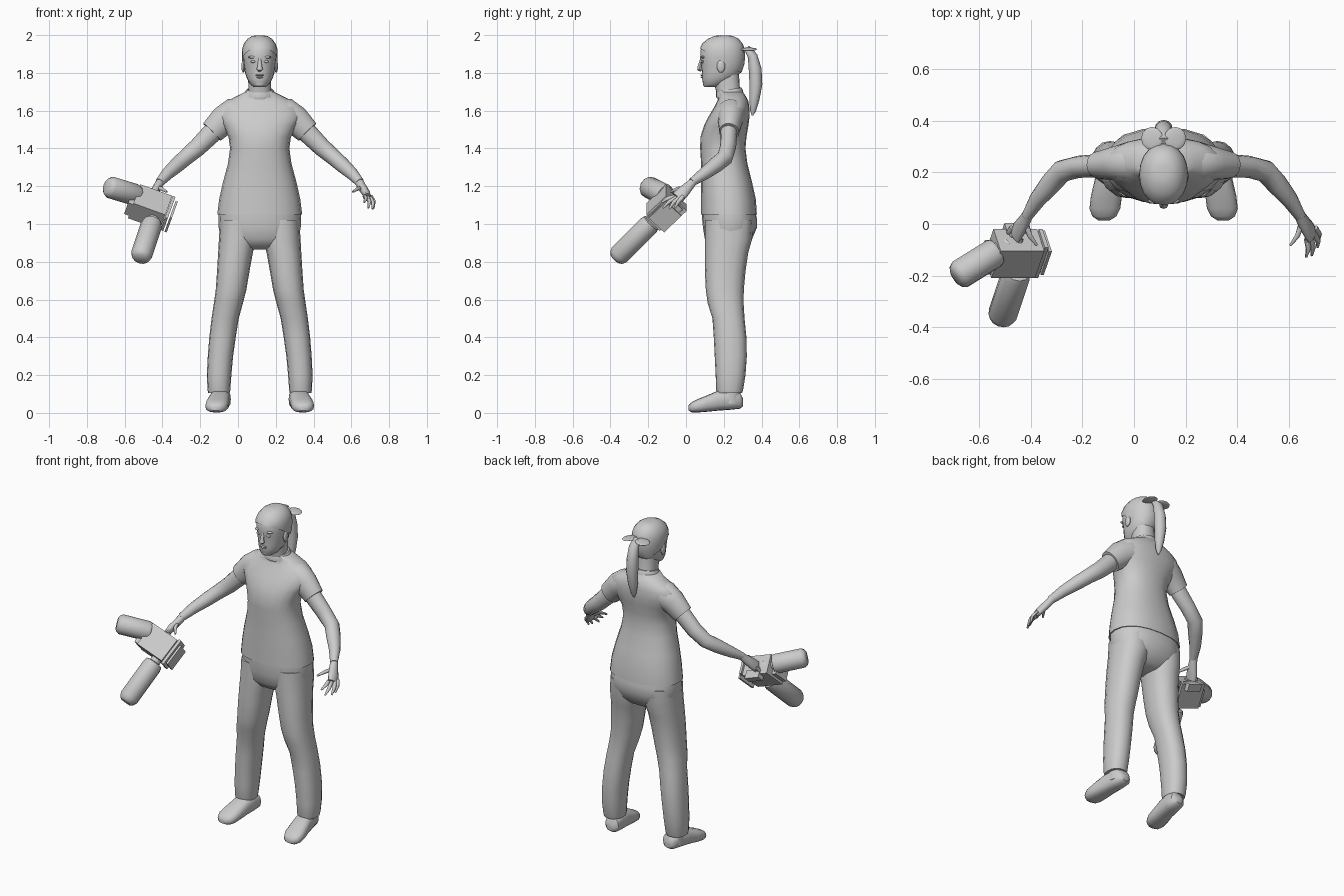
import bpy, bmesh, math
from mathutils import Vector, Matrix

if "Cube" in bpy.data.objects:
    bpy.data.objects.remove(bpy.data.objects["Cube"], do_unlink=True)

MID = 0.115          # x of the body's plane of symmetry
built = []

grey = bpy.data.materials.new("plain grey")
grey.use_nodes = True
grey.diffuse_color = (0.6, 0.6, 0.6, 1)
grey.node_tree.nodes["Principled BSDF"].inputs["Base Color"].default_value = (0.6, 0.6, 0.6, 1)


def finish(name, bm):
    bmesh.ops.recalc_face_normals(bm, faces=bm.faces[:])
    mesh = bpy.data.meshes.new(name)
    bm.to_mesh(mesh)
    bm.free()
    mesh.materials.append(grey)
    obj = bpy.data.objects.new(name, mesh)
    bpy.context.collection.objects.link(obj)
    built.append(obj)
    return obj


def signed_power(value, power):
    return math.copysign(abs(value) ** power, value)


def loft_mesh(rings, sides, square):
    """Skin rings given as (centre, first axis, second axis)."""
    bm = bmesh.new()
    loops = []
    for centre, u, v in rings:
        loop = []
        for i in range(sides):
            angle = math.tau * i / sides
            a = signed_power(math.cos(angle), 2 / square)
            b = signed_power(math.sin(angle), 2 / square)
            loop.append(bm.verts.new(centre + u * a + v * b))
        loops.append(loop)
    for low, high in zip(loops, loops[1:]):
        for i in range(sides):
            j = (i + 1) % sides
            bm.faces.new((low[i], low[j], high[j], high[i]))
    bm.faces.new(loops[0])
    bm.faces.new(loops[-1])
    return bm


def stack(name, rows, x=MID, side=1, sides=20, square=2.3, cut=None):
    """Horizontal rings: (height, half width, front y, back y, x offset)."""
    rings = []
    for z, half, front, back, *offset in rows:
        shift = side * offset[0] if offset else 0
        rings.append((Vector((x + shift, (front + back) / 2, z)),
                      Vector((half, 0, 0)), Vector((0, (back - front) / 2, 0))))
    bm = loft_mesh(rings, sides, square)
    if cut:
        geom = bm.verts[:] + bm.edges[:] + bm.faces[:]
        bmesh.ops.bisect_plane(bm, geom=geom, plane_co=cut[0], plane_no=cut[1], clear_inner=True)
    return finish(name, bm)


def tube(name, rows, side=1, x=MID, sides=12, square=2):
    """Rings across a path: (x, y, z, radius along y, other radius)."""
    points = [Vector((x + side * r[0], r[1], r[2])) for r in rows]
    rings = []
    for i, row in enumerate(rows):
        along = (points[min(i + 1, len(rows) - 1)] - points[max(i - 1, 0)]).normalized()
        u = Vector((0, 1, 0))
        u = (u - along * along.dot(u)).normalized()
        rings.append((points[i], u * row[3], along.cross(u) * row[-1]))
    return finish(name, loft_mesh(rings, sides, square))


def blob(name, place, size, tilt=0):
    bm = bmesh.new()
    matrix = (Matrix.Translation(place) @ Matrix.Rotation(tilt, 4, "Y")
              @ Matrix.Diagonal((*size, 1)))
    bmesh.ops.create_uvsphere(bm, u_segments=12, v_segments=8, radius=1, matrix=matrix)
    return finish(name, bm)


# Shirt and trousers top
stack("shirt", [
    (1.05, .225, .08, .375), (1.13, .215, .08, .37), (1.22, .195, .08, .35),
    (1.32, .168, .08, .325), (1.4, .157, .075, .315), (1.46, .165, .076, .32),
    (1.52, .195, .095, .33), (1.57, .225, .12, .337), (1.62, .215, .15, .335),
    (1.65, .175, .165, .33), (1.675, .125, .175, .318), (1.7, .077, .165, .3)])
stack("hips", [
    (1.08, .215, .085, .365), (1.03, .219, .085, .375), (.98, .217, .09, .375),
    (.92, .205, .1, .35), (.88, .16, .13, .31), (.865, .08, .17, .28)])
tube("collar", [(0, .232, 1.675, .074, .083), (0, .23, 1.7, .072, .078),
                (0, .228, 1.712, .066, .07)], sides=20)

# Head, neck and hair
stack("neck", [(1.65, .07, .17, .3), (1.72, .06, .155, .285), (1.8, .062, .14, .28)])
head_rows = [
    (1.725, .03, .1, .17), (1.74, .05, .09, .21), (1.77, .068, .085, .262),
    (1.8, .078, .084, .288), (1.84, .084, .082, .302), (1.88, .088, .075, .306),
    (1.92, .087, .077, .304), (1.95, .077, .09, .293), (1.975, .058, .12, .272),
    (1.99, .034, .155, .243), (1.994, .01, .18, .22)]
stack("head", head_rows, square=2.1)
stack("hair", [(z + .005, half + .007, front - .005, back + .007)
               for z, half, front, back in head_rows], square=2.1,
      cut=((MID, .09, 1.92), (0, .6, 1)))
tube("ponytail", [
    (0, .29, 1.92, .012, .015), (0, .325, 1.925, .02, .022), (0, .352, 1.89, .026, .03),
    (0, .366, 1.82, .034, .034), (0, .37, 1.74, .034, .035), (0, .362, 1.66, .027, .028),
    (0, .355, 1.6, .016, .016), (0, .352, 1.575, .004, .004)])
for side, label in ((1, "left"), (-1, "right")):
    blob(label + "_hair_ribbon", (MID + side * .045, .332, 1.925), (.043, .045, .007), side * .15)
    blob(label + "_ear", (MID + side * .087, .185, 1.835), (.01, .022, .034))
    blob(label + "_brow", (MID + side * .036, .09, 1.883), (.025, .011, .007))
    blob(label + "_eye", (MID + side * .034, .088, 1.86), (.014, .009, .007))
tube("nose", [(0, .083, 1.878, .007, .007), (0, .073, 1.835, .011, .012),
              (0, .072, 1.82, .014, .017), (0, .082, 1.812, .008, .01)], sides=8)
blob("upper_lip", (MID, .087, 1.788), (.022, .011, .005))
blob("lower_lip", (MID, .089, 1.777), (.018, .011, .006))
blob("chin", (MID, .112, 1.742), (.032, .023, .018))

# Arms, hands, legs and shoes
for side, label in ((1, "left"), (-1, "right")):
    tube(label + "_sleeve", [
        (.07, .245, 1.595, .08, .075), (.14, .24, 1.582, .078, .084),
        (.19, .235, 1.55, .066, .077), (.253, .228, 1.487, .053, .065)], side, sides=16)
    tube(label + "_arm", [
        (.2, .23, 1.535, .045, .05), (.26, .226, 1.475, .045, .053),
        (.33, .222, 1.405, .043, .048), (.395, .205, 1.35, .044, .043),
        (.44, .155, 1.31, .042, .04), (.49, .095, 1.265, .033, .033),
        (.53, .03, 1.22, .021, .024)], side)
    tube(label + "_palm", [
        (.525, .04, 1.225, .02, .023), (.542, .01, 1.195, .028, .023),
        (.562, -.02, 1.165, .035, .022), (.575, -.045, 1.14, .036, .016)], side)
    knuckle = Vector((.568, -.035, 1.15))
    for name, start, tip in (
            ("thumb", (.535, .0, 1.19), (.492, -.083, 1.17)),
            ("index_finger", (.556, -.056, 1.145), (.553, -.128, 1.115)),
            ("middle_finger", (.57, -.05, 1.14), (.575, -.122, 1.085)),
            ("ring_finger", (.583, -.035, 1.14), (.598, -.09, 1.08)),
            ("little_finger", (.588, -.015, 1.145), (.603, -.06, 1.085))):
        start, tip = Vector(start), Vector(tip)
        bend = start.lerp(tip, .55) + Vector((.008, 0, .008))
        tube(label + "_" + name, [(*start, .012), (*bend, .0105), (*tip, .005)], side, sides=8)
    stack(label + "_trouser_leg", [
        (1.02, .095, .1, .355, .115), (.92, .1, .1, .35, .116), (.85, .092, .1, .33, .128),
        (.75, .086, .1, .315, .14), (.65, .081, .105, .306, .152), (.58, .077, .115, .305, .166),
        (.5, .072, .14, .31, .183), (.4, .07, .147, .32, .197), (.3, .067, .152, .322, .208),
        (.2, .065, .157, .315, .215), (.12, .06, .16, .302, .216), (.105, .057, .165, .297, .216)],
        side=side, sides=16)
    tube(label + "_ankle", [(.212, .235, .14, .055, .045), (.212, .232, .05, .055, .045)], side)
    # Shoe is lofted from heel to toe
    shoe = []
    for y, x, half, low, high in (
            (.302, .2, .025, .035, .075), (.285, .2, .045, .022, .11), (.23, .205, .052, .016, .128),
            (.17, .213, .055, .012, .118), (.11, .222, .06, .006, .092), (.06, .228, .06, .002, .072),
            (.03, .23, .047, .003, .056), (.014, .231, .022, .012, .04)):
        shoe.append((Vector((MID + side * x, y, (low + high) / 2)),
                     Vector((half, 0, 0)), Vector((0, 0, (high - low) / 2))))
    finish(label + "_shoe", loft_mesh(shoe, 16, 2.6))

# Held tool: tilted box, end plates and two barrels
across = Vector((.94, 0, -.34)).normalized()
down = Vector((-.2, -.7, -.69))
down = (down - across * across.dot(down)).normalized()
frame = Matrix((across, down, across.cross(down))).transposed().to_4x4()
body = Vector((-.465, -.115, 1.09))


def box(name, offset, size):
    bm = bmesh.new()
    matrix = (Matrix.Translation(body) @ frame @ Matrix.Translation(offset)
              @ Matrix.Diagonal((*size, 1)))
    bmesh.ops.create_cube(bm, size=1, matrix=matrix)
    return finish(name, bm)


box("tool_body", (0, 0, 0), (.18, .15, .12))
box("tool_inner_plate", (.1, 0, .0), (.016, .17, .1))
box("tool_outer_plate", (.122, .005, .01), (.012, .13, .115))
box("tool_handle", (.01, -.06, .06), (.1, .045, .05))
box("tool_side_block", (-.1, .02, 0), (.035, .1, .09))


def barrel(name, start, end, radius):
    start, end = Vector(start), Vector(end)
    profile = ((-.25, .55), (0, .55), (.02, .9), (.1, 1), (.88, 1), (.96, .82), (1, .6))
    tube(name, [(*start.lerp(end, t), radius * r) for t, r in profile], x=0, sides=12)


barrel("side_barrel", (-.53, -.105, 1.15), (-.695, -.208, 1.2), .058)
barrel("lower_barrel", (-.453, -.18, 1.01), (-.518, -.375, .815), .057)

# Smooth shading with sharp rims
bpy.ops.object.select_all(action="DESELECT")
for obj in built:
    obj.select_set(True)
bpy.context.view_layer.objects.active = built[0]
bpy.ops.object.shade_smooth_by_angle(angle=math.radians(45))
